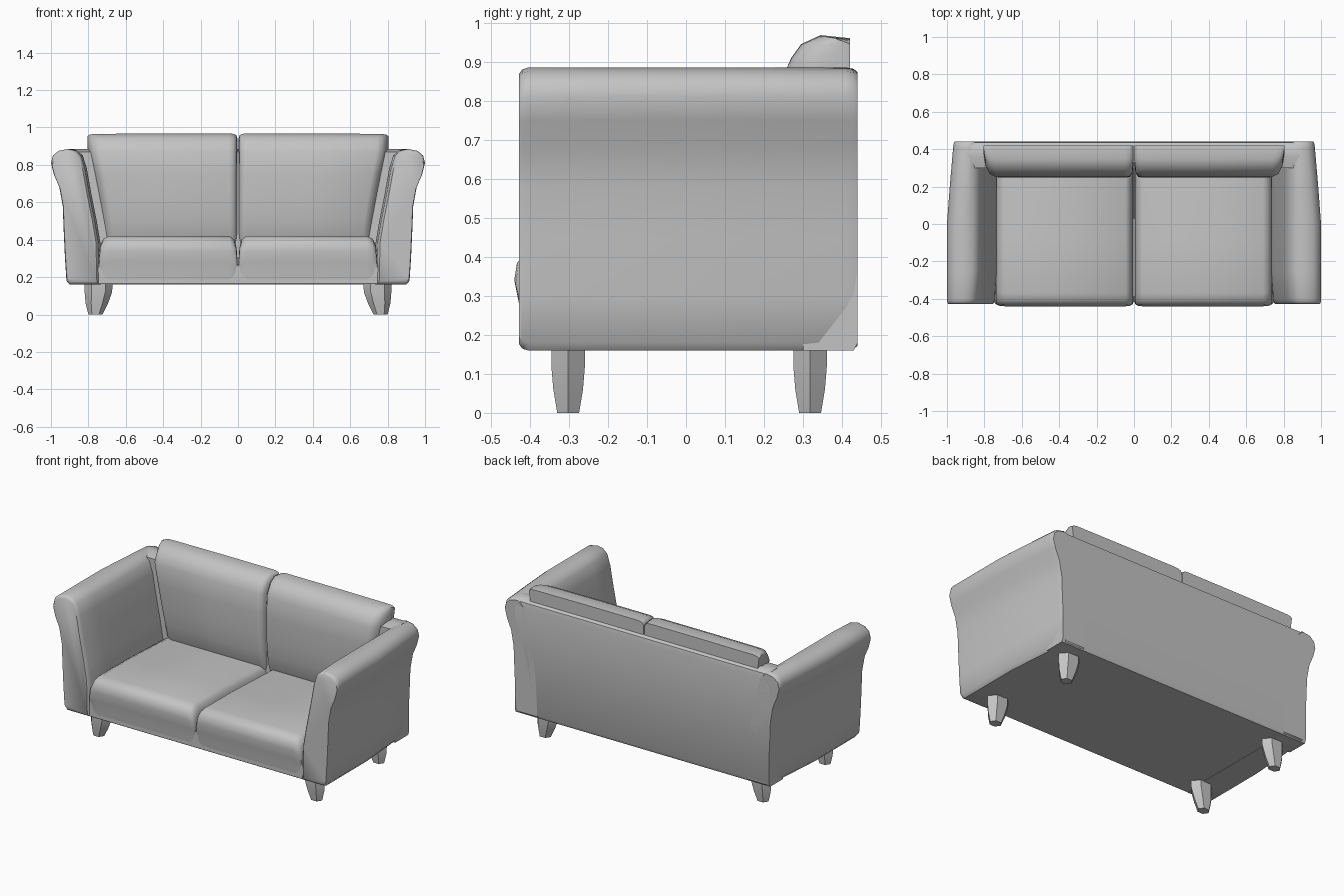
import bpy, bmesh, math

if "Cube" in bpy.data.objects:
    bpy.data.objects.remove(bpy.data.objects["Cube"])

grey = bpy.data.materials.new("soft grey")
grey.use_nodes = True
COLOUR = (0.55, 0.55, 0.55, 1)
grey.diffuse_color = COLOUR
grey.node_tree.nodes["Principled BSDF"].inputs["Base Color"].default_value = COLOUR


def loft(name, rings, angle=40, bevel=0):
    """Skin a list of equal-length closed rings and cap both ends."""
    bm = bmesh.new()
    rows = [[bm.verts.new(p) for p in ring] for ring in rings]
    n = len(rows[0])
    for a, b in zip(rows, rows[1:]):
        for i in range(n):
            j = (i + 1) % n
            bm.faces.new((a[i], a[j], b[j], b[i]))
    bm.faces.new(rows[0])
    bm.faces.new(rows[-1])
    bmesh.ops.recalc_face_normals(bm, faces=bm.faces)
    mesh = bpy.data.meshes.new(name)
    bm.to_mesh(mesh)
    bm.free()
    mesh.materials.append(grey)
    obj = bpy.data.objects.new(name, mesh)
    bpy.context.collection.objects.link(obj)
    if bevel:
        mod = obj.modifiers.new("soft edges", 'BEVEL')
        mod.width, mod.segments = bevel, 3
    bpy.ops.object.select_all(action='DESELECT')
    obj.select_set(True)
    bpy.context.view_layer.objects.active = obj
    bpy.ops.object.shade_smooth_by_angle(angle=math.radians(angle))
    return obj


# Flared arm profile (x, z): up the outside, over the roll, down the inside
ARM = [(0.90, 0.16), (0.917, 0.18), (0.925, 0.30), (0.932, 0.45), (0.937, 0.58),
       (0.955, 0.68), (0.985, 0.75), (1.0, 0.81), (0.99, 0.85), (0.96, 0.875),
       (0.91, 0.885), (0.86, 0.877), (0.83, 0.85), (0.808, 0.78), (0.785, 0.65),
       (0.755, 0.50), (0.735, 0.38), (0.73, 0.16)]
# Stations along the arm: y, scale, inner edge shift, outer edge shift
ARM_STATIONS = [(-0.428, 0.955, 0.02, 0), (-0.42, 0.985, 0.015, 0), (-0.405, 1, 0.01, 0),
                (-0.25, 1, 0, 0), (0, 1, 0, 0), (0.2, 1, 0, -0.015),
                (0.41, 1, 0, -0.033), (0.43, 0.99, 0, -0.035), (0.44, 0.965, 0, -0.037)]

# Seat and back cushion profiles (y, z)
SEAT = [(-0.415, 0.165), (-0.422, 0.22), (-0.428, 0.28), (-0.44, 0.34), (-0.433, 0.385),
        (-0.41, 0.41), (-0.37, 0.42), (-0.1, 0.418), (0.32, 0.40), (0.32, 0.165)]
BACK = [(0.30, 0.36), (0.275, 0.42), (0.26, 0.50), (0.25, 0.60), (0.248, 0.75),
        (0.252, 0.87), (0.27, 0.91), (0.295, 0.945), (0.345, 0.968), (0.42, 0.96),
        (0.42, 0.36)]


def arm_ring(y, s, inner, outer):
    ring = []
    for x, z in ARM:
        x += outer if x > 0.87 else inner
        ring.append((0.86 + (x - 0.86) * s, y, 0.52 + (z - 0.52) * s))
    return ring


def back_edge(z):
    """Outer edge of the back cushion, following the flare of the arm."""
    return 0.725 + 0.08 * min(1, max(0, (z - 0.42) / 0.45)) ** 1.3


def leg_ring(z, inner, outer, half_y, y):
    cx, rx = (inner + outer) / 2, (outer - inner) / 2
    return [(cx + rx * math.cos(k * math.pi / 3),
             y + half_y * math.sin(k * math.pi / 3) / math.sin(math.pi / 3), z)
            for k in range(6)]


def mirrored(ring, side):
    return [(x * side, y, z) for x, y, z in ring]


for side, word in ((1, "left"), (-1, "right")):
    loft(word + "_arm", [mirrored(arm_ring(*st), side) for st in ARM_STATIONS])

    # Seat cushion, rolled down at both ends
    rings = []
    for x, drop, inset in ((0.002, 0.14, 0.025), (0.008, 0.06, 0.01), (0.02, 0.02, 0.003),
                           (0.045, 0, 0), (0.69, 0, 0), (0.72, 0.015, 0.003),
                           (0.737, 0.05, 0.01), (0.745, 0.13, 0.02)):
        ring = [(x, y + inset * (y < 0), z - drop * (z - 0.165) / 0.255) for y, z in SEAT]
        rings.append(mirrored(ring, side))
    loft(word + "_seat_cushion", rings, 55)

    # Back cushion, thinner at both ends
    rings = []
    for u, thin, drop in ((0.003, 0.6, 0.03), (0.01, 0.85, 0.01), (0.03, 0.98, 0.002),
                          (0.06, 1, 0), (0.5, 1, 0.0), (0.92, 1, 0.002),
                          (0.96, 0.9, 0.003), (0.985, 0.65, 0.006), (1, 0.25, 0.015)):
        ring = [(u * back_edge(z), 0.42 + (y - 0.42) * thin, z - drop * (z > 0.9))
                for y, z in BACK]
        rings.append(mirrored(ring, side))
    loft(word + "_back_cushion", rings, 50)

    # Tapered six-sided legs
    for y, place in ((-0.302, "front"), (0.318, "rear")):
        rings = [leg_ring(z, a, b, h, y) for z, a, b, h in
                 ((0, 0.725, 0.80, 0.028), (0.06, 0.695, 0.815, 0.038),
                  (0.12, 0.673, 0.82, 0.043), (0.18, 0.67, 0.82, 0.043))]
        loft(f"{place}_{word}_leg", [mirrored(r, side) for r in rings], 35)

# Back panel with a rounded top, running between the arms
PANEL = [(0.30, 0.16), (0.43, 0.16), (0.44, 0.18), (0.44, 0.84), (0.435, 0.868),
         (0.415, 0.883), (0.36, 0.885), (0.30, 0.87)]
loft("back_panel", [[(x, y, z) for y, z in PANEL] for x in (-0.89, 0.89)])

# Base under the seat
BASE = [(-0.418, 0.162), (-0.418, 0.27), (0.42, 0.27), (0.42, 0.162)]
loft("seat_base", [[(x, y, z) for y, z in BASE] for x in (-0.88, 0.88)], 40, 0.006)
